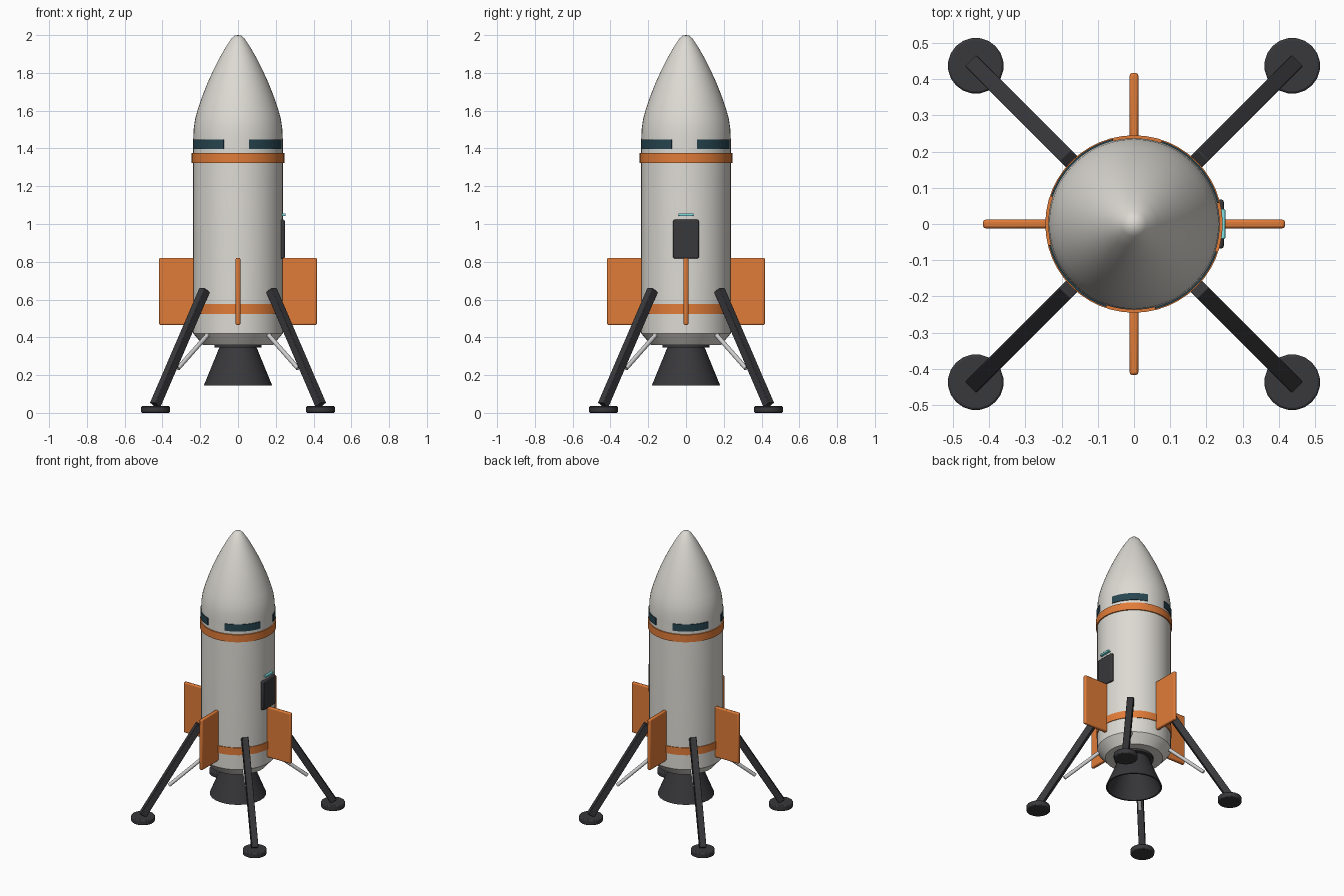
import bpy, bmesh, math
from mathutils import Vector, Matrix

if "Cube" in bpy.data.objects:
    bpy.data.objects.remove(bpy.data.objects["Cube"])


def material(name, rgb):
    m = bpy.data.materials.new(name)
    m.diffuse_color = (*rgb, 1)
    m.use_nodes = True
    m.node_tree.nodes["Principled BSDF"].inputs["Base Color"].default_value = m.diffuse_color
    return m


HULL = material("hull_white", (0.72, 0.70, 0.65))
ORANGE = material("orange", (0.75, 0.20, 0.04))
DARK = material("dark_metal", (0.04, 0.04, 0.045))
GLASS = material("dark_glass", (0.02, 0.06, 0.08))
CYAN = material("cyan_light", (0.2, 0.75, 0.78))


def finish(bm, name, mat=None, bevel=0, matrix=Matrix(), angle=35):
    bmesh.ops.remove_doubles(bm, verts=bm.verts, dist=1e-5)
    bmesh.ops.recalc_face_normals(bm, faces=bm.faces)
    me = bpy.data.meshes.new(name)
    bm.to_mesh(me)
    bm.free()
    me.shade_smooth()
    me.set_sharp_from_angle(angle=math.radians(angle))
    if mat:
        me.materials.append(mat)
    ob = bpy.data.objects.new(name, me)
    ob.matrix_world = matrix
    bpy.context.collection.objects.link(ob)
    if bevel:
        b = ob.modifiers.new("bevel", 'BEVEL')
        b.width, b.segments, b.limit_method = bevel, 2, 'ANGLE'
    return ob


def lathe(name, profile, mat=None, a0=0, a1=360, segs=48, closed=True):
    """Revolve (radius, z) points; a partial sweep gets end caps."""
    bm = bmesh.new()
    rows = []
    for i in range(segs + 1):
        a = math.radians(a0 + (a1 - a0) * i / segs)
        rows.append([bm.verts.new((r * math.cos(a), r * math.sin(a), z)) for r, z in profile])
    n = len(profile)
    for p, q in zip(rows, rows[1:]):
        for j in range(n if closed else n - 1):
            k = (j + 1) % n
            bm.faces.new((p[j], p[k], q[k], q[j]))
    if a1 - a0 < 360:
        bm.faces.new(rows[0])
        bm.faces.new(rows[-1])
    return finish(bm, name, mat)


def box(name, size, matrix, mat=None, bevel=0):
    bm = bmesh.new()
    bmesh.ops.create_cube(bm, size=1)
    bmesh.ops.scale(bm, vec=size, verts=bm.verts)
    return finish(bm, name, mat, bevel, matrix)


def cylinder(name, r, depth, matrix, mat=None, segs=16, bevel=0):
    bm = bmesh.new()
    bmesh.ops.create_cone(bm, cap_ends=True, segments=segs, radius1=r, radius2=r, depth=depth)
    return finish(bm, name, mat, bevel, matrix)


def along(a, b, spin):
    """Length and frame of a bar in the x-z plane, turned about z by spin."""
    a, b = Vector(a), Vector(b)
    d = b - a
    tilt = Matrix.Rotation(math.atan2(d.x, d.z), 4, 'Y')
    return d.length, spin @ Matrix.Translation((a + b) / 2) @ tilt


# Hull with tapered base and ogive nose
lathe("hull", [(0, 0.36), (0.185, 0.36), (0.237, 0.42), (0.237, 1.45), (0.234, 1.51),
               (0.226, 1.56), (0.212, 1.61), (0.188, 1.68), (0.160, 1.75), (0.131, 1.813),
               (0.101, 1.873), (0.066, 1.935), (0.034, 1.983), (0.017, 1.997), (0, 2.0)],
      HULL, closed=False)

# Trim rings
for name, r, z in (("upper_ring", 0.245, 1.35), ("lower_ring", 0.242, 0.55)):
    lathe(name, [(0.225, z - 0.026), (r, z - 0.026), (r, z + 0.026), (0.225, z + 0.026)], ORANGE)

# Engine mount and hollow bell
lathe("engine_mount", [(0, 0.345), (0.125, 0.345), (0.125, 0.37), (0, 0.37)], DARK, closed=False)
lathe("engine_nozzle", [(0.095, 0.355), (0.181, 0.145), (0.170, 0.145), (0.084, 0.345),
                        (0, 0.345), (0, 0.355)], DARK)

# Parts repeated four times around the hull
for i in range(4):
    quarter = Matrix.Rotation(math.radians(90 * i), 4, 'Z')
    diagonal = Matrix.Rotation(math.radians(90 * i + 45), 4, 'Z')

    lathe(f"window_{i + 1}", [(0.225, 1.398), (0.242, 1.398), (0.242, 1.447), (0.225, 1.447)],
          GLASS, 90 * i + 14, 90 * i + 71.5, segs=10)

    box(f"fin_{i + 1}", (0.197, 0.024, 0.356),
        quarter @ Matrix.Translation((0.3185, 0, 0.643)), ORANGE, 0.007)

    length, frame = along((0.250, 0, 0.65), (0.620, 0, 0.042), diagonal)
    box(f"leg_{i + 1}", (0.045, 0.043, length), frame, DARK, 0.003)

    length, frame = along((0.225, 0, 0.415), (0.450, 0, 0.235), diagonal)
    cylinder(f"leg_strut_{i + 1}", 0.012, length, frame)

    cylinder(f"foot_{i + 1}", 0.077, 0.036,
             diagonal @ Matrix.Translation((0.618, 0, 0.018)), DARK, 20, 0.006)

# Side hatch and its light
box("hatch", (0.024, 0.136, 0.205), Matrix.Translation((0.236, 0, 0.92)), DARK, 0.007)
box("hatch_light", (0.02, 0.082, 0.014), Matrix.Translation((0.242, 0, 1.049)), CYAN, 0.003)
